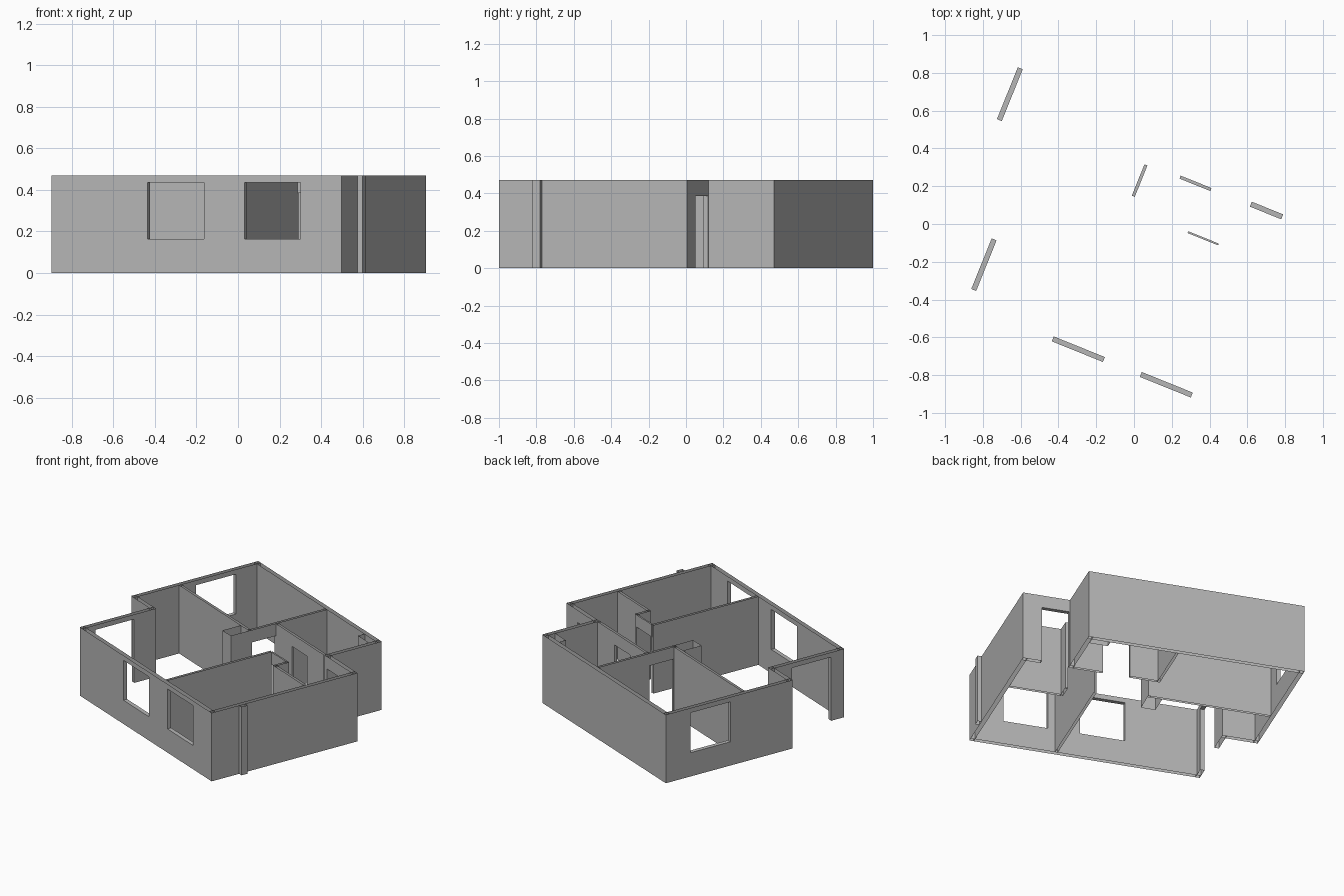
import bpy
import bmesh
from math import radians
from mathutils import Matrix, Vector

if "Cube" in bpy.data.objects:
    bpy.data.objects.remove(bpy.data.objects["Cube"], do_unlink=True)

HEIGHT = 0.47
THICK = 0.028          # outer walls
THIN = 0.017           # partitions
WINDOW = (0.163, 0.437)
DOOR = (0, 0.385)
PLAN_TURN = Matrix.Rotation(radians(-22), 4, "Z")

grey = bpy.data.materials.new("plaster_grey")
grey.use_nodes = True
COLOUR = (0.47, 0.47, 0.47, 1)
grey.diffuse_color = COLOUR
grey.node_tree.nodes["Principled BSDF"].inputs["Base Color"].default_value = COLOUR


def finish(bm, name):
    """Turn the plan to its final angle and add the object."""
    bmesh.ops.remove_doubles(bm, verts=bm.verts, dist=0.0001)
    bm.transform(PLAN_TURN)
    mesh = bpy.data.meshes.new(name)
    bm.to_mesh(mesh)
    bm.free()
    mesh.materials.append(grey)
    bpy.context.collection.objects.link(bpy.data.objects.new(name, mesh))


def quad(bm, corners, facing):
    face = bm.faces.new([bm.verts.new(c) for c in corners])
    face.normal_update()
    if face.normal.dot(Vector(facing)) < 0:
        face.normal_flip()


def wall(name, axis, start, end, near, thick, openings=()):
    """Hollow wall along axis, open at top and bottom.
    Each opening is (start, end, (sill height, head height))."""
    bm = bmesh.new()
    far = near + thick

    def at(along, across, z):
        return (along, across, z) if axis == "x" else (across, along, z)

    def sheet(a, b, low, high):
        if b - a < 0.001 or high - low < 0.001:
            return
        for across, side in ((near, -1), (far, 1)):
            quad(bm, [at(a, across, low), at(b, across, low),
                      at(b, across, high), at(a, across, high)], at(0, side, 0))

    cursor = start
    for a, b, (low, high) in openings:
        sheet(cursor, a, 0, HEIGHT)
        sheet(a, b, 0, low)
        sheet(a, b, high, HEIGHT)
        # jambs, head and sill
        for along, side in ((a, 1), (b, -1)):
            quad(bm, [at(along, near, low), at(along, far, low),
                      at(along, far, high), at(along, near, high)], at(side, 0, 0))
        for z, side in ((low, 1), (high, -1)):
            if z > 0:
                quad(bm, [at(a, near, z), at(b, near, z),
                          at(b, far, z), at(a, far, z)], (0, 0, side))
        cursor = b
    sheet(cursor, end, 0, HEIGHT)
    finish(bm, name)


def shaft(name, x0, x1, y0, y1):
    """Four-sided upright box without top or bottom."""
    bm = bmesh.new()
    ring = [(x0, y0), (x1, y0), (x1, y1), (x0, y1)]
    for i, (p, q) in enumerate(zip(ring, ring[1:] + ring[:1])):
        out = (q[1] - p[1], p[0] - q[0], 0)
        quad(bm, [(*p, 0), (*q, 0), (*q, HEIGHT), (*p, HEIGHT)], out)
    finish(bm, name)


# Plan limits
LEFT, LEFT_FRONT, RIGHT, RIGHT_BACK = -0.881, -0.67, 0.837, 0.53
FRONT, BACK, STEP, PORCH = -0.739, 0.722, -0.22, 0.343

# Outer walls
wall("front_wall", "x", LEFT_FRONT, RIGHT, FRONT, THICK,
     [(-0.171, 0.121, WINDOW), (0.332, 0.623, WINDOW)])
wall("right_side_wall", "y", FRONT, PORCH, RIGHT - THICK, THICK)
wall("entrance_wall", "x", RIGHT_BACK - THICK, RIGHT, PORCH - THICK, THICK,
     [(0.534, 0.713, DOOR)])
wall("back_side_wall", "y", PORCH - THICK, BACK, RIGHT_BACK - THICK, THICK)
wall("back_wall", "x", LEFT, RIGHT_BACK, BACK - THICK, THICK)
wall("bedroom_window_wall", "y", STEP, BACK, LEFT, THICK, [(0.243, 0.539, WINDOW)])
wall("step_wall", "x", LEFT, LEFT_FRONT + THICK, STEP, THICK)
wall("terrace_wall", "y", FRONT, STEP + THICK, LEFT_FRONT, THICK,
     [(-0.642, -0.353, (0, WINDOW[1]))])

# Partitions
wall("bedroom_partition", "x", LEFT + THICK, -0.051, 0.117, THIN)
wall("hall_partition", "y", 0.117, BACK - THICK, -0.067, THIN, [(0.135, 0.314, DOOR)])
wall("bathroom_partition", "x", -0.051, RIGHT_BACK - THICK, 0.313, THIN,
     [(0.133, 0.309, DOOR)])
wall("living_room_partition", "y", FRONT + THICK, 0.072, 0.268, THIN)
wall("room_door_wall", "x", 0.281, 0.471, 0.062, 0.01, [(0.281, 0.455, DOOR)])
wall("niche_return", "y", -0.035, 0.072, 0.455, THIN)
wall("niche_back", "x", 0.455, RIGHT - THICK, -0.035, THIN)

# Service shafts and outside post
shaft("hall_shaft", -0.146, -0.051, -0.02, 0.117)
shaft("bathroom_shaft", 0.38, RIGHT_BACK - THICK, 0.645, BACK - THICK)
shaft("outside_post", RIGHT, 0.864, -0.535, -0.492)
